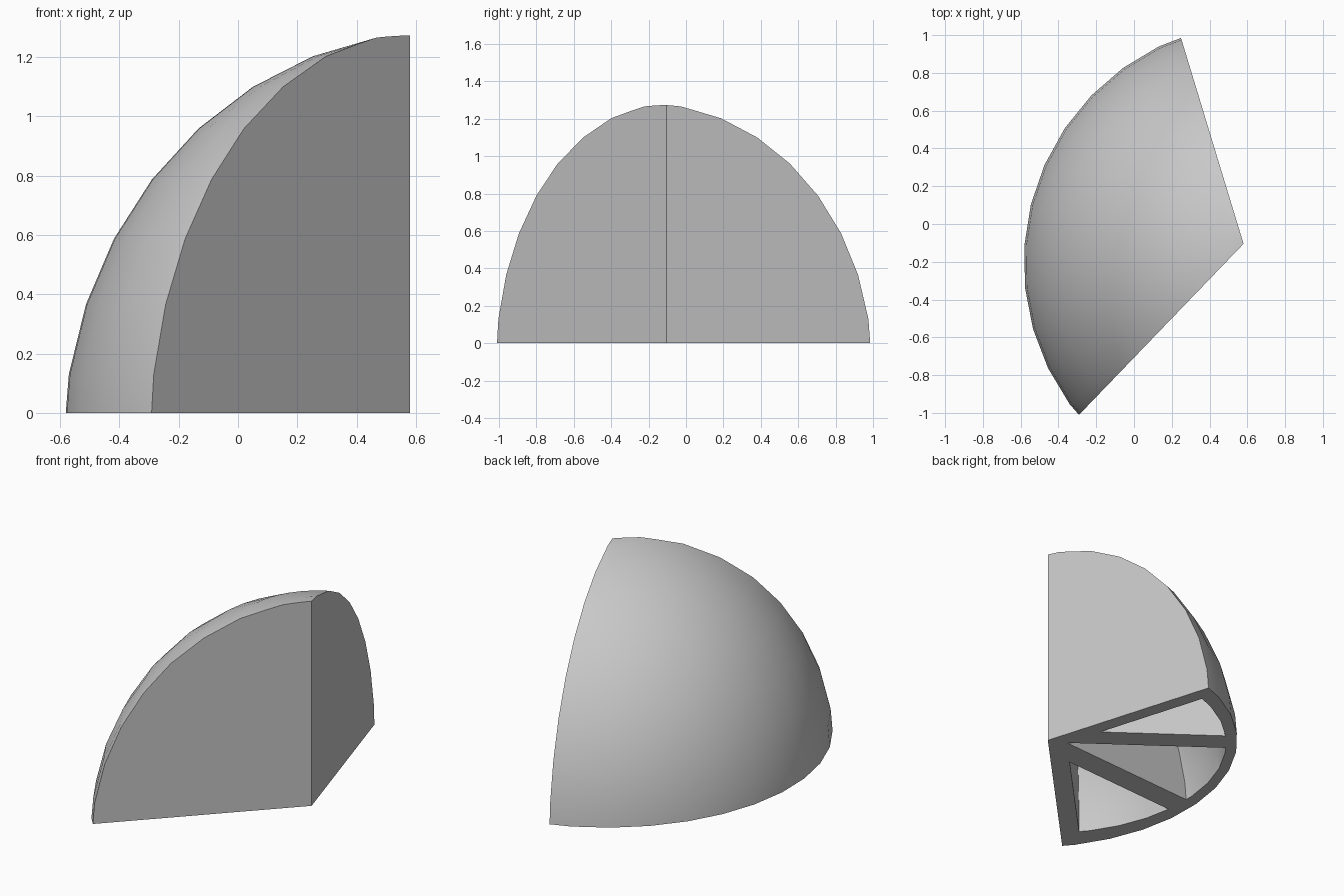
import bpy, bmesh
from math import sin, cos, radians
from mathutils import Vector, Matrix

if "Cube" in bpy.data.objects:
    bpy.data.objects.remove(bpy.data.objects["Cube"])

CENTRE = Vector((0.69, -0.205, -0.113))   # middle of the full dome
RADII = (1.283, 1.283, 1.4)
APEX = Vector((0.58, -0.105, 0))          # corner where the two flat walls meet
BACK, FRONT = 106.9, 226.1                # wall directions in degrees
PIVOT = Vector((-0.088, 0.207, 0))        # the hollow shrinks towards this point
HOLLOW = 0.84

grey = bpy.data.materials.new("plain grey")
grey.use_nodes = True
grey.diffuse_color = (0.58, 0.58, 0.58, 1)
grey.node_tree.nodes["Principled BSDF"].inputs["Base Color"].default_value = grey.diffuse_color


def cut(bm, point, keep):
    """Slice the solid, keep the side the vector points to, and cap it."""
    bmesh.ops.bisect_plane(bm, geom=bm.verts[:] + bm.edges[:] + bm.faces[:],
                           plane_co=point, plane_no=-keep, clear_outer=True)
    bmesh.ops.holes_fill(bm, edges=[e for e in bm.edges if e.is_boundary], sides=0)


def dome_wedge(name, start, end, scale=1.0, floor=0.0, start_gap=0.0, end_gap=0.0):
    """Slice of the dome between two directions, each side moved in by a gap."""
    bm = bmesh.new()
    bmesh.ops.create_uvsphere(bm, u_segments=36, v_segments=18, radius=1)
    place = (Matrix.Translation(PIVOT) @ Matrix.Scale(scale, 4)
             @ Matrix.Translation(CENTRE - PIVOT) @ Matrix.Diagonal((*RADII, 1))
             @ Matrix.Rotation(radians(6), 4, "Z"))
    bm.transform(place)
    corner = PIVOT + (APEX - PIVOT) * scale
    cut(bm, Vector((0, 0, floor)), Vector((0, 0, 1)))
    for angle, side, gap in ((start, 1, start_gap), (end, -1, end_gap)):
        a = radians(angle)
        inward = Vector((-sin(a), cos(a), 0)) * side
        cut(bm, corner + inward * gap, inward)
    bmesh.ops.recalc_face_normals(bm, faces=bm.faces)
    mesh = bpy.data.meshes.new(name)
    bm.to_mesh(mesh)
    bm.free()
    mesh.materials.append(grey)
    obj = bpy.data.objects.new(name, mesh)
    bpy.context.collection.objects.link(obj)
    return obj


# Solid outer wedge
shell = dome_wedge("dome_wedge_shell", BACK, FRONT)

# Three hollow cells, leaving two ribs between them
RIB_A, RIB_B = 143.6, 183.6
cells = [
    dome_wedge("back_cell", BACK, RIB_A, HOLLOW, -0.04, end_gap=0.142),
    dome_wedge("middle_cell", RIB_A, RIB_B, HOLLOW, -0.04),
    dome_wedge("front_cell", RIB_B, FRONT, HOLLOW, -0.04, start_gap=0.155),
]
for cell in cells:
    cell.hide_render = True
    mod = shell.modifiers.new(cell.name, "BOOLEAN")
    mod.operation = "DIFFERENCE"
    mod.solver = "EXACT"
    mod.object = cell

# Bake the cells into the shell and drop the cutters
bpy.context.view_layer.update()
evaluated = shell.evaluated_get(bpy.context.evaluated_depsgraph_get())
hollowed = bpy.data.meshes.new_from_object(evaluated)
shell.modifiers.clear()
shell.data = hollowed
for cell in cells:
    bpy.data.objects.remove(cell)

# Smooth dome, sharp wall edges
for obj in bpy.context.selected_objects:
    obj.select_set(False)
shell.select_set(True)
bpy.context.view_layer.objects.active = shell
bpy.ops.object.shade_smooth_by_angle(angle=radians(30))
